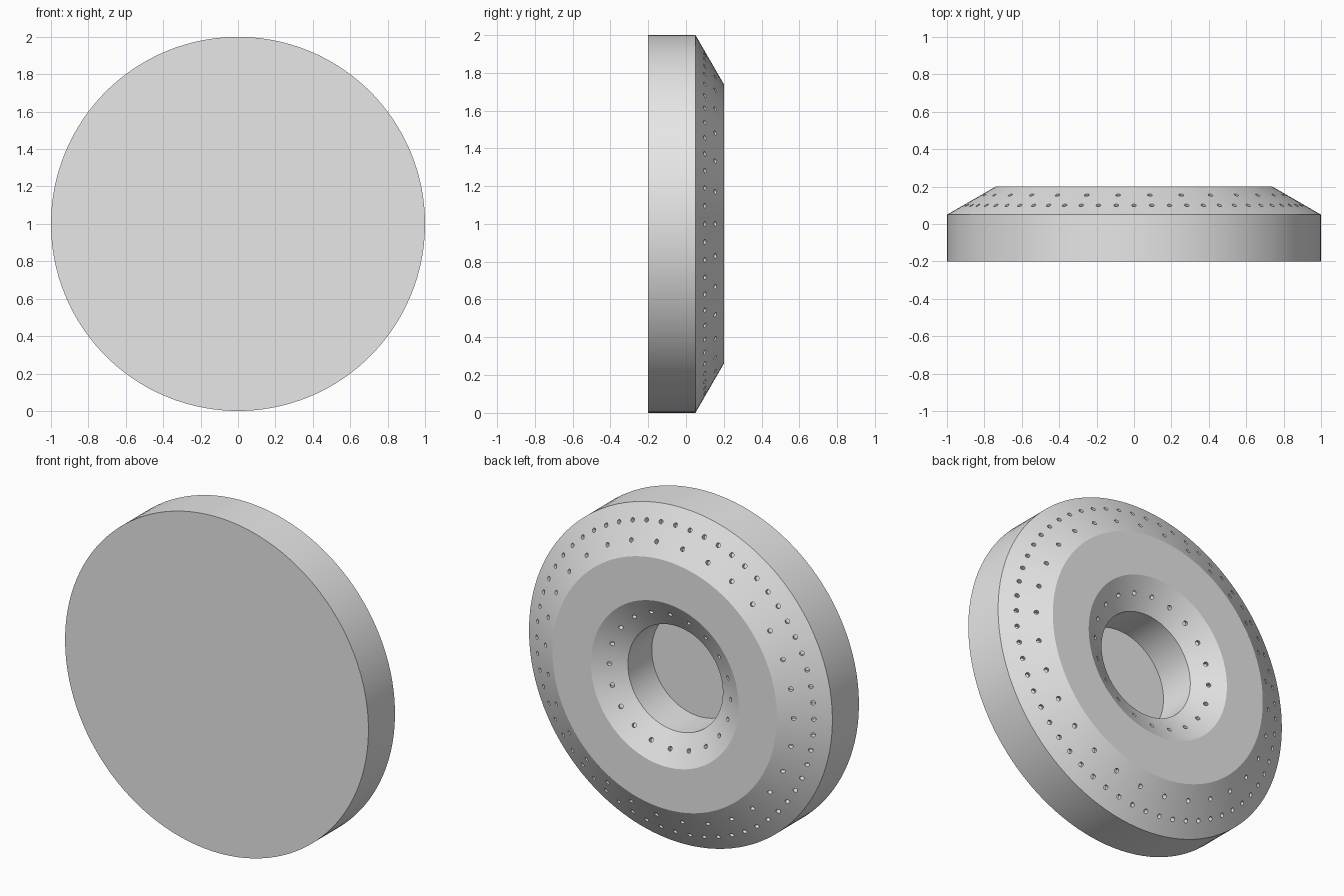
import bpy
import bmesh
from math import pi, radians, sin, cos
from mathutils import Matrix, Vector

cube = bpy.data.objects.get("Cube")
if cube:
    bpy.data.objects.remove(cube, do_unlink=True)

SEGMENTS = 120
CENTRE = Vector((0, 0, 1))
# Radius and y of the turned section, from the front centre to the recess floor
PROFILE = [(0, -0.2), (1, -0.2), (1, 0.05), (0.74, 0.2),
           (0.487, 0.2), (0.313, 0.1), (0.313, -0.125), (0, -0.125)]

grey = bpy.data.materials.new("light_grey")
grey.use_nodes = True
grey.diffuse_color = (0.8, 0.8, 0.8, 1)
grey.node_tree.nodes["Principled BSDF"].inputs["Base Color"].default_value = (0.8, 0.8, 0.8, 1)


def make_object(name, bm):
    bmesh.ops.recalc_face_normals(bm, faces=bm.faces)
    mesh = bpy.data.meshes.new(name)
    bm.to_mesh(mesh)
    bm.free()
    mesh.materials.append(grey)
    obj = bpy.data.objects.new(name, mesh)
    bpy.context.collection.objects.link(obj)
    return obj


# Turned disc with bevelled rim and stepped central recess
bm = bmesh.new()
start = Matrix.Rotation(pi / SEGMENTS, 3, "Y")
points = [bm.verts.new(CENTRE + start @ Vector((r, y, 0))) for r, y in PROFILE]
edges = [bm.edges.new(pair) for pair in zip(points, points[1:])]
bmesh.ops.spin(bm, geom=points + edges, cent=CENTRE, axis=(0, 1, 0),
               angle=2 * pi, steps=SEGMENTS, use_duplicate=False)
bmesh.ops.remove_doubles(bm, verts=bm.verts, dist=0.0005)
disc = make_object("disc", bm)

# Rings of small holes drilled square to the sloping faces
bm = bmesh.new()


def drill_ring(count, radius, y, outward):
    for i in range(count):
        a = 2 * pi * i / count
        radial = Vector((cos(a), 0, sin(a)))
        normal = radial * 0.5 * outward + Vector((0, 0.866, 0))
        turn = normal.to_track_quat("Z", "Y").to_matrix().to_4x4()
        place = Matrix.Translation(CENTRE + radial * radius + Vector((0, y, 0)))
        bmesh.ops.create_cone(bm, cap_ends=True, segments=12, radius1=0.013,
                              radius2=0.013, depth=0.06, matrix=place @ turn)


drill_ring(60, 0.913, 0.1, 1)
drill_ring(30, 0.818, 0.155, 1)
drill_ring(20, 0.4, 0.15, -1)
cutter = make_object("hole_cutter", bm)
cutter.hide_render = True

cut = disc.modifiers.new("drill_holes", "BOOLEAN")
cut.operation = "DIFFERENCE"
cut.solver = "EXACT"
cut.object = cutter

bpy.ops.object.select_all(action="DESELECT")
disc.select_set(True)
bpy.context.view_layer.objects.active = disc
bpy.ops.object.modifier_apply(modifier=cut.name)
bpy.data.objects.remove(cutter, do_unlink=True)
bpy.ops.object.shade_smooth_by_angle(angle=radians(20))
